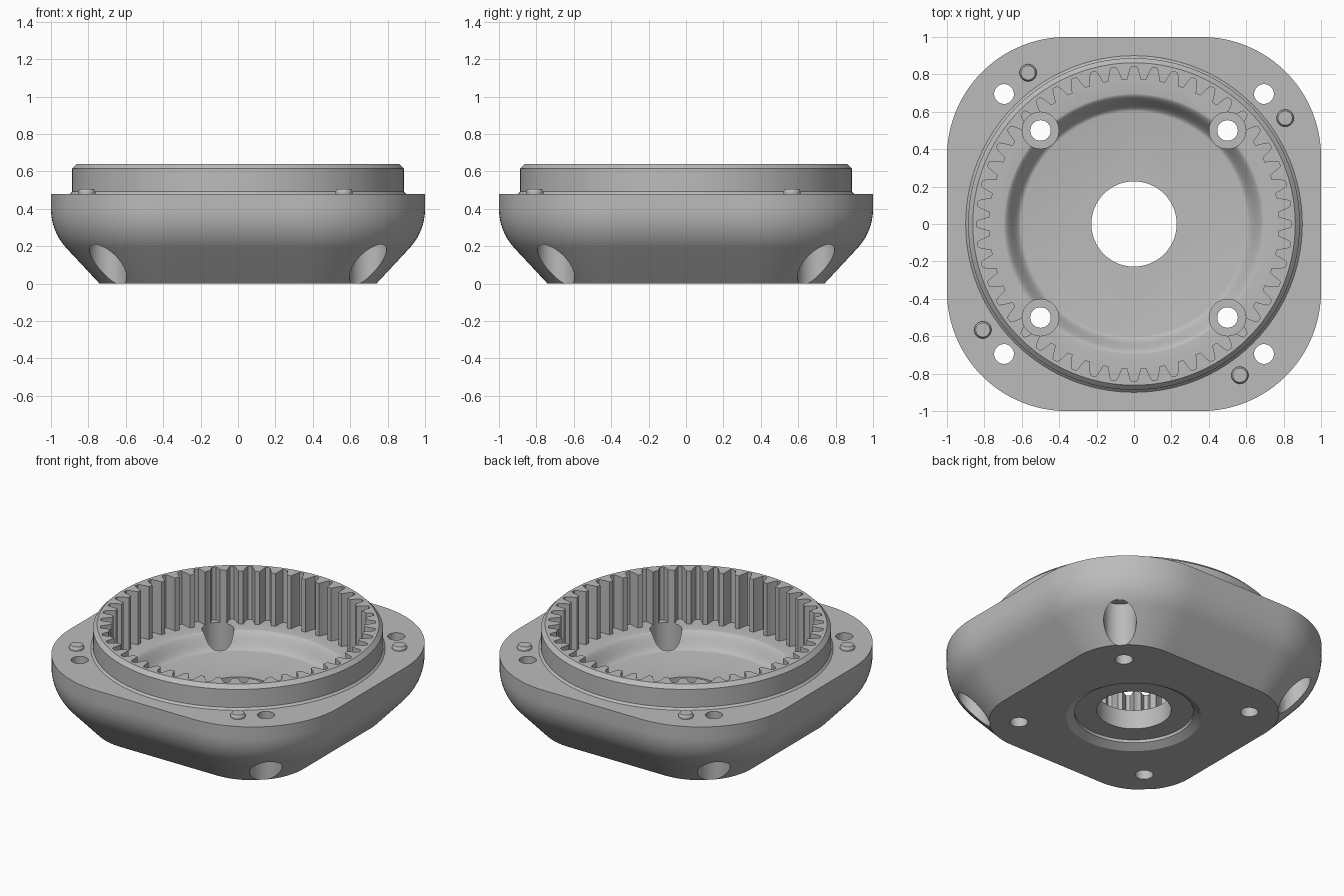
import bpy, bmesh
from math import sin, cos, pi, hypot, radians

if "Cube" in bpy.data.objects:
    bpy.data.objects.remove(bpy.data.objects["Cube"])

grey = bpy.data.materials.new("machined_grey")
grey.use_nodes = True
GREY = (0.5, 0.5, 0.5, 1)
grey.diffuse_color = GREY
grey.node_tree.nodes["Principled BSDF"].inputs["Base Color"].default_value = GREY


def loft(name, loops):
    """Skin a stack of equal-length point loops and cap both ends."""
    bm = bmesh.new()
    rings = [[bm.verts.new(p) for p in loop] for loop in loops]
    n = len(rings[0])
    for a, b in zip(rings, rings[1:]):
        for i in range(n):
            j = (i + 1) % n
            bm.faces.new((a[i], a[j], b[j], b[i]))
    bm.faces.new(rings[0][::-1])
    bm.faces.new(rings[-1])
    bmesh.ops.recalc_face_normals(bm, faces=bm.faces)
    mesh = bpy.data.meshes.new(name)
    bm.to_mesh(mesh)
    bm.free()
    mesh.materials.append(grey)
    obj = bpy.data.objects.new(name, mesh)
    bpy.context.collection.objects.link(obj)
    return obj


def lathe(name, profile, x=0, y=0, sides=32):
    """Revolve (radius, height) pairs about a vertical axis."""
    return loft(name, [[(x + r * cos(2 * pi * i / sides), y + r * sin(2 * pi * i / sides), z)
                        for i in range(sides)] for r, z in profile])


def cut(target, cutter):
    mod = target.modifiers.new("cut", "BOOLEAN")
    mod.operation = "DIFFERENCE"
    mod.solver = "EXACT"
    mod.object = cutter
    bpy.context.view_layer.objects.active = target
    bpy.ops.object.modifier_apply(modifier=mod.name)
    bpy.data.objects.remove(cutter)


def smooth(obj):
    bpy.ops.object.select_all(action="DESELECT")
    obj.select_set(True)
    bpy.context.view_layer.objects.active = obj
    bpy.ops.object.shade_smooth_by_angle(angle=radians(30))


CORNER, ROUND = 0.36, 0.64      # corner centre and radius of the square flange
ARC, FLAT = 24, 14              # steps per corner and per straight side


def square_loop(inset, z):
    pts = []
    for q in range(4):
        c, s = (1, 0, -1, 0)[q], (0, 1, 0, -1)[q]
        quarter = [(1 - inset, -CORNER + 2 * CORNER * i / FLAT) for i in range(FLAT)]
        for i in range(ARC):
            a = pi / 2 * i / ARC
            quarter.append((CORNER + (ROUND - inset) * cos(a), CORNER + (ROUND - inset) * sin(a)))
        pts += [(c * x - s * y, s * x + c * y, z) for x, y in quarter]
    return pts


def round_loop(radius, z):
    return [(x * radius / hypot(x, y), y * radius / hypot(x, y), z)
            for x, y, _ in square_loop(0, 0)]


# Housing: sloped base, rounded shoulder, flange and raised collar
BEND, BLEND = radians(43), 0.308
loops = [square_loop(0.26, 0)]
for i in range(10, -1, -1):
    a = BEND * i / 10
    loops.append(square_loop(BLEND * (1 - cos(a)), 0.4 - BLEND * sin(a)))
loops.append(square_loop(0, 0.48))
loops += [round_loop(r, z) for r, z in
          ((0.9, 0.48), (0.887, 0.493), (0.887, 0.615), (0.862, 0.64))]
housing = loft("ring_gear_housing", loops)

# Internal gear teeth
TEETH, LEDGE, FLOOR = 48, 0.283, 0.18
gap = ((-0.36, 0.773), (-0.2, 0.825), (-0.12, 0.842), (0.12, 0.842), (0.2, 0.825), (0.36, 0.773))
outline = [(r * cos(2 * pi * (k + f) / TEETH), r * sin(2 * pi * (k + f) / TEETH))
           for k in range(TEETH) for f, r in gap]
cut(housing, loft("gear_cutter", [[(x, y, z) for x, y in outline] for z in (LEDGE, 0.75)]))

# Dished floor with an S-shaped wall
dish = [(0.6 + 0.1 * i / 12, FLOOR + (LEDGE + 0.001 - FLOOR) * (1 - cos(pi * i / 12)) / 2)
        for i in range(13)]
cut(housing, lathe("dish_cutter", dish + [(0.7, 0.8)], sides=128))

# Shaft hole and chamfered recess underneath
cut(housing, lathe("shaft_cutter", [(0.228, -0.1), (0.228, 0.4)], sides=64))
cut(housing, lathe("recess_cutter", [(0.415, -0.1), (0.415, 0), (0.365, 0.03), (0.365, 0.05)],
                   sides=96))

# Bolt holes: inner ones open upward, flange ones open below
for sx in (-1, 1):
    for sy in (-1, 1):
        inner, outer = (0.5 * sx, 0.5 * sy), (0.695 * sx, 0.695 * sy)
        cut(housing, lathe("inner_bolt_cutter",
                           [(0.055, -0.1), (0.055, 0.08), (0.098, 0.08), (0.098, 0.85)], *inner))
        cut(housing, lathe("flange_bolt_cutter",
                           [(0.1, -0.1), (0.1, 0.29), (0.053, 0.29), (0.053, 0.6)], *outer))
smooth(housing)

# Locating pins on the flange
for i in range(4):
    a = pi / 2 * i + radians(35)
    pin = lathe("locating_pin_%d" % (i + 1),
                [(0.046, 0.46), (0.046, 0.492), (0.038, 0.505)],
                0.987 * cos(a), 0.987 * sin(a))
    smooth(pin)
